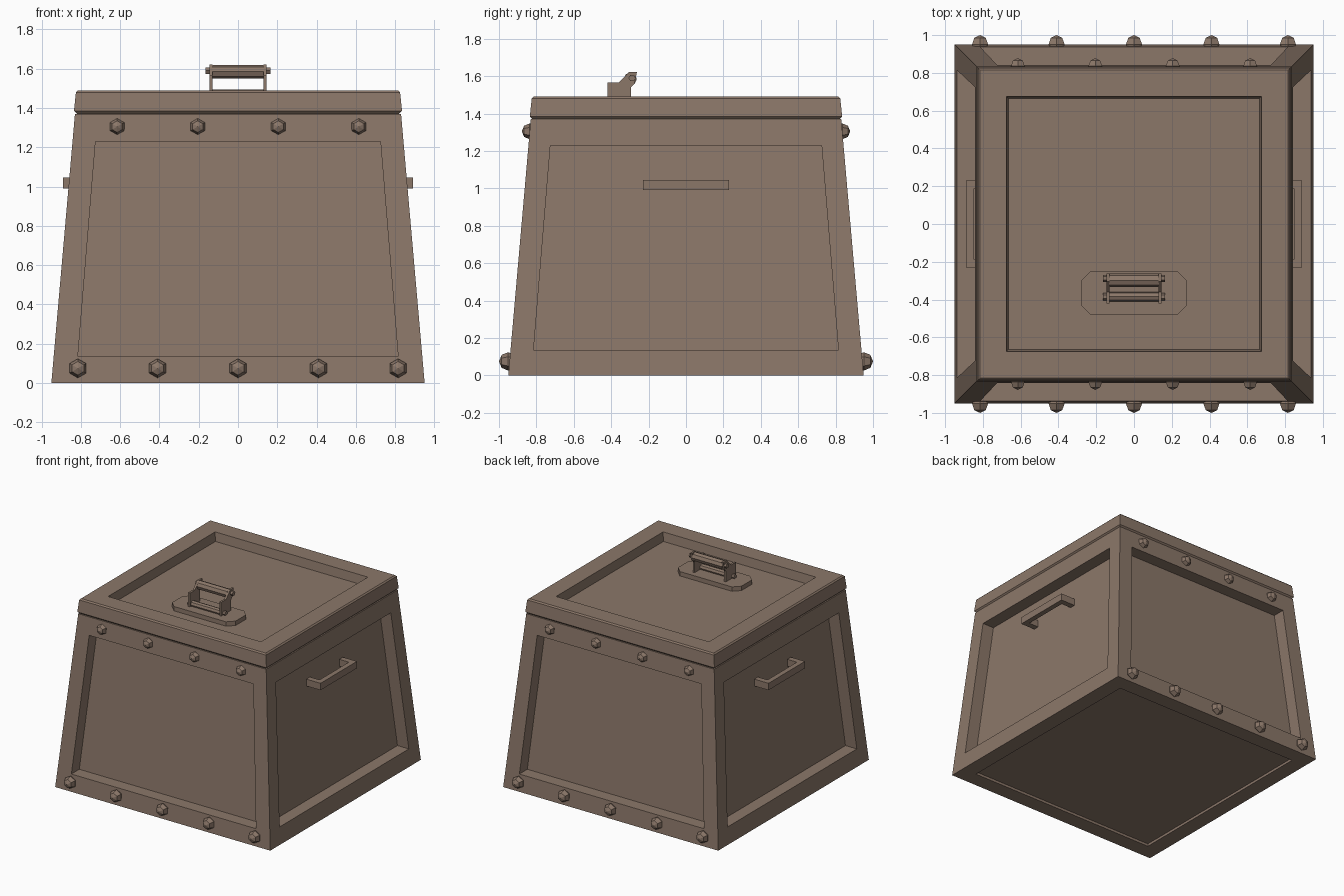
import bpy, bmesh, math
from mathutils import Matrix, Vector

if "Cube" in bpy.data.objects:
    bpy.data.objects.remove(bpy.data.objects["Cube"])

mat = bpy.data.materials.new("dusty brown")
mat.diffuse_color = (0.26, 0.185, 0.141, 1)
mat.use_nodes = True
mat.node_tree.nodes["Principled BSDF"].inputs["Base Color"].default_value = mat.diffuse_color


def finish(name, bm):
    bmesh.ops.remove_doubles(bm, verts=bm.verts, dist=0.0005)
    bmesh.ops.recalc_face_normals(bm, faces=bm.faces)
    me = bpy.data.meshes.new(name)
    bm.to_mesh(me)
    bm.free()
    me.materials.append(mat)
    ob = bpy.data.objects.new(name, me)
    bpy.context.collection.objects.link(ob)
    return ob


def face(bm, pts):
    return bm.faces.new([bm.verts.new(p) for p in pts])


def strips(bm, rings):
    """Bridge a list of closed rings of points."""
    for a, b in zip(rings, rings[1:]):
        for i in range(len(a)):
            j = (i + 1) % len(a)
            face(bm, (a[i], a[j], b[j], b[i]))


def square(r, z):
    return [(-r, -r, z), (r, -r, z), (r, r, z), (-r, r, z)]


def box(name, lo, hi):
    bm = bmesh.new()
    bmesh.ops.create_cube(bm, size=1)
    for v in bm.verts:
        v.co = [(l + h) / 2 + c * (h - l) for l, h, c in zip(lo, hi, v.co)]
    return finish(name, bm)


def prism(name, pts, offset):
    """Extrude a flat outline along an offset."""
    bm = bmesh.new()
    top = [tuple(Vector(p) + Vector(offset)) for p in pts]
    strips(bm, [pts, top])
    face(bm, pts)
    face(bm, top)
    return finish(name, bm)


def rod(name, half, y, z, r, sides):
    bm = bmesh.new()
    m = Matrix.Translation((0, y, z)) @ Matrix.Rotation(math.pi / 2, 4, 'Y')
    bmesh.ops.create_cone(bm, segments=sides, radius1=r, radius2=r, depth=2 * half,
                          cap_ends=True, matrix=m)
    return finish(name, bm)


# Tapered body with a recessed panel in every wall and in the base
H, R0, R1 = 1.37, 0.95, 0.83


def wall(z):
    return R0 + (R1 - R0) * z / H


bm = bmesh.new()
for k in range(4):
    rot = Matrix.Rotation(k * math.pi / 2, 3, 'Z')

    def quad(wb, wt, zb, zt, depth):
        yb, yt = depth - wall(zb), depth - wall(zt)
        return [tuple(rot @ Vector(p)) for p in
                ((-wb, yb, zb), (wb, yb, zb), (wt, yt, zt), (-wt, yt, zt))]
    outer = quad(R0, R1, 0, H, 0)
    inner = quad(0.815, 0.725, 0.135, 1.23, 0)
    panel = quad(0.815, 0.725, 0.135, 1.23, 0.1)
    strips(bm, [outer, inner, panel])
    face(bm, panel)
strips(bm, [square(R0, 0), square(0.825, 0), square(0.825, 0.02)])
face(bm, square(0.825, 0.02))
face(bm, square(R1, H))
finish("body", bm)

# Lid with chamfered edges and a sunken top panel
bm = bmesh.new()
profile = [(0.815, 1.365), (0.835, 1.385), (0.825, 1.48), (0.815, 1.49),
           (0.675, 1.49), (0.665, 1.42)]
rings = [square(r, z) for r, z in profile]
strips(bm, rings)
face(bm, rings[0])
face(bm, rings[-1])
finish("lid", bm)

# Six-sided bolts on front and back
for side, label in ((-1, "front"), (1, "back")):
    for z, r, xs in ((0.075, 0.049, (-0.815, -0.41, 0, 0.41, 0.815)),
                     (1.305, 0.042, (-0.615, -0.205, 0.205, 0.615))):
        for x in xs:
            bm = bmesh.new()
            tip = 1.0 if z < 1 else 0.878
            m = Matrix.Translation((x, side * (tip - r), z)) @ Matrix.Rotation(math.pi / 2, 4, 'X')
            bmesh.ops.create_uvsphere(bm, u_segments=6, v_segments=4, radius=r, matrix=m)
            finish(label + "_bolt", bm)

# Side carrying handles: a bar and two legs
for s, label in ((-1, "left"), (1, "right")):
    outline = [(0.765, -0.23), (0.89, -0.23), (0.89, 0.23), (0.765, 0.23),
               (0.765, 0.185), (0.85, 0.185), (0.85, -0.185), (0.765, -0.185)]
    prism(label + "_handle", [(s * x, y, 0.99) for x, y in outline], (0, 0, 0.055))

# Lid latch: octagonal plate, two brackets, two rollers with end pins
plate = [(-0.28, -0.43), (-0.23, -0.48), (0.23, -0.48), (0.28, -0.43),
         (0.28, -0.30), (0.23, -0.25), (-0.23, -0.25), (-0.28, -0.30)]
prism("latch_plate", [(x, y, 1.41) for x, y in plate], (0, 0, 0.045))
cheek = [(-0.42, 1.45), (-0.42, 1.565), (-0.36, 1.565), (-0.305, 1.622), (-0.262, 1.622),
         (-0.275, 1.56), (-0.295, 1.54), (-0.295, 1.45)]
for s, label in ((-1, "left"), (1, "right")):
    prism(label + "_latch_bracket", [(s * 0.13, y, z) for y, z in cheek], (s * 0.016, 0, 0))
rod("upper_roller", 0.132, -0.298, 1.585, 0.035, 8)
rod("upper_pin", 0.165, -0.288, 1.59, 0.019, 6)
rod("lower_roller", 0.132, -0.385, 1.467, 0.026, 8)
rod("lower_pin", 0.165, -0.385, 1.467, 0.019, 6)
